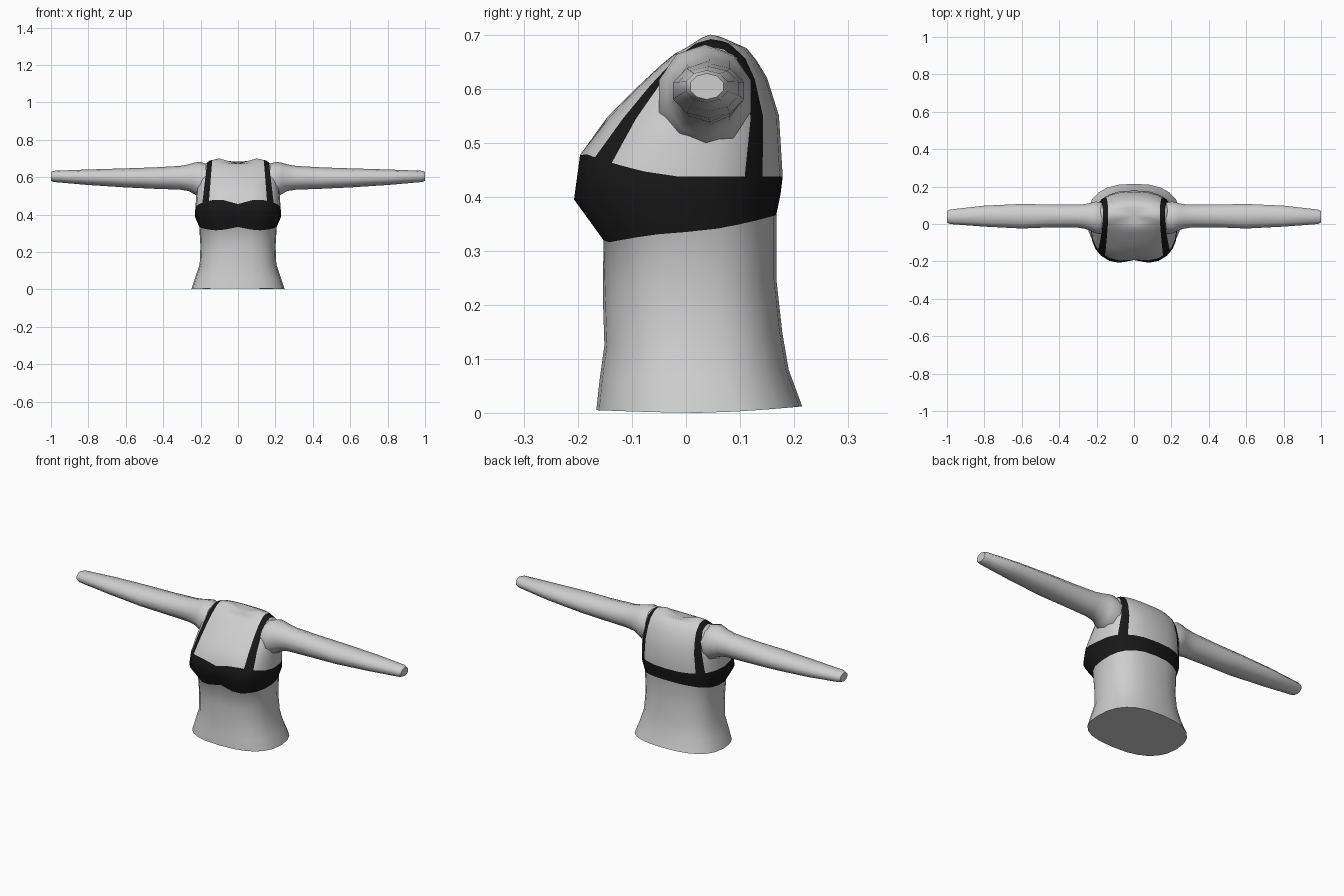
import bpy, bmesh, math
from mathutils import Vector

if "Cube" in bpy.data.objects:
    bpy.data.objects.remove(bpy.data.objects["Cube"])

def material(name, v):
    m = bpy.data.materials.new(name)
    m.diffuse_color = (v, v, v, 1)
    m.use_nodes = True
    m.node_tree.nodes["Principled BSDF"].inputs["Base Color"].default_value = m.diffuse_color
    return m

skin = material("pale grey", 0.62)
cloth = material("black", 0.009)

def finish(name, bm, angle):
    bmesh.ops.recalc_face_normals(bm, faces=bm.faces)
    me = bpy.data.meshes.new(name)
    bm.to_mesh(me)
    bm.free()
    ob = bpy.data.objects.new(name, me)
    bpy.context.collection.objects.link(ob)
    me.materials.append(skin)
    me.materials.append(cloth)
    bpy.ops.object.select_all(action='DESELECT')
    ob.select_set(True)
    bpy.context.view_layer.objects.active = ob
    bpy.ops.object.shade_smooth_by_angle(angle=math.radians(angle))
    return ob

def loft(bm, rings):
    """Skin a list of point rings; returns the faces of each span."""
    vs = [[bm.verts.new(p) for p in r] for r in rings]
    n = len(vs[0])
    spans = [[bm.faces.new((a[i], a[(i + 1) % n], b[(i + 1) % n], b[i]))
              for i in range(n)] for a, b in zip(vs, vs[1:])]
    return vs, spans

def body_ring(w, yf, yb, zs, zf, zb, dip_y=0, dip_z=0, n=24):
    """Rounded section with its own front, side and back heights."""
    mid, d = (yf + yb) / 2, (yb - yf) / 2
    pts = []
    for i in range(n):
        a = 2 * math.pi * i / n
        c, s = math.cos(a), math.sin(a)
        x = w * math.copysign(abs(c) ** 0.8, c)
        s = math.copysign(abs(s) ** 0.8, s)
        y = mid + d * s
        z = zs + ((zf if s < 0 else zb) - zs) * abs(s) ** 1.5
        if s < 0:                       # hollow at the front centre
            k = max(0, 1 - abs(x) / 0.1)
            y += dip_y * k
            z += dip_z * k
        pts.append((x, y, z))
    return pts

# Torso: half width, front y, back y, side z, front z, back z, centre hollow
sections = [
    (0.250, -0.166, 0.215, 0.000, 0.005, 0.012),
    (0.228, -0.160, 0.190, 0.065, 0.060, 0.080),
    (0.205, -0.151, 0.178, 0.135, 0.125, 0.150),
    (0.201, -0.154, 0.167, 0.230, 0.220, 0.250),
    (0.207, -0.160, 0.167, 0.335, 0.312, 0.366, 0.01, 0.022),
    (0.231, -0.218, 0.175, 0.390, 0.395, 0.405, 0.025, 0),
    (0.228, -0.204, 0.179, 0.437, 0.486, 0.437, 0.012, -0.03),
    (0.220, -0.145, 0.172, 0.540, 0.548, 0.550),
    (0.210, -0.090, 0.150, 0.610, 0.603, 0.620),
    (0.190, -0.045, 0.130, 0.660, 0.645, 0.653),
    (0.150, -0.020, 0.112, 0.689, 0.665, 0.675),
    (0.100, 0.000, 0.090, 0.700, 0.672, 0.684),
]
bm = bmesh.new()
vs, spans = loft(bm, [body_ring(*s) for s in sections])
bm.faces.new(vs[0])
centre = bm.verts.new((0, 0.045, 0.672))
top = vs[-1]
for i in range(len(top)):
    bm.faces.new((top[i], top[(i + 1) % len(top)], centre))

# Chest band
for f in spans[4] + spans[5]:
    f.material_index = 1

# Straps: cut the upper faces along leaning planes, then colour between them
def strap_x(z, low, high):
    return low + (high - low) * (z - 0.45) / 0.24

inner, outer = (0.157, 0.138), (0.192, 0.164)
for side in (1, -1):
    for low, high in (inner, outer):
        upper = [f for f in bm.faces if f.calc_center_median().z > 0.43
                 and f.material_index == 0]
        geom = set(upper)
        for f in upper:
            geom.update(f.edges)
            geom.update(f.verts)
        bmesh.ops.bisect_plane(bm, geom=list(geom), dist=1e-5,
                               plane_co=(side * low, 0, 0.45),
                               plane_no=Vector((side, 0, (low - high) / 0.24)))
for f in bm.faces:
    c = f.calc_center_median()
    if c.z > 0.43 and strap_x(c.z, *inner) < abs(c.x) < strap_x(c.z, *outer):
        f.material_index = 1
finish("torso", bm, 60)

# Arms: x, front y, back y, bottom z, top z
arm = [
    (0.170, -0.050, 0.115, 0.490, 0.672),
    (0.205, -0.050, 0.120, 0.490, 0.682),
    (0.235, -0.035, 0.112, 0.510, 0.677),
    (0.265, -0.025, 0.106, 0.526, 0.668),
    (0.310, -0.018, 0.103, 0.533, 0.660),
    (0.450, -0.018, 0.104, 0.538, 0.652),
    (0.600, -0.024, 0.107, 0.545, 0.647),
    (0.800, -0.014, 0.098, 0.558, 0.641),
    (0.985, 0.000, 0.077, 0.574, 0.634),
    (1.000, 0.008, 0.069, 0.580, 0.628),
]
for side, name in ((1, "left_arm"), (-1, "right_arm")):
    bm = bmesh.new()
    rings = []
    for x, y0, y1, z0, z1 in arm:
        angles = [math.pi * (i + 0.5) / 5 for i in range(10)]
        rings.append([(side * x, (y0 + y1) / 2 + (y1 - y0) / 1.9 * math.cos(a),
                       (z0 + z1) / 2 + (z1 - z0) / 2 * math.sin(a)) for a in angles])
    vs, _ = loft(bm, rings)
    bm.faces.new(vs[0])
    bm.faces.new(vs[-1])
    finish(name, bm, 50)
